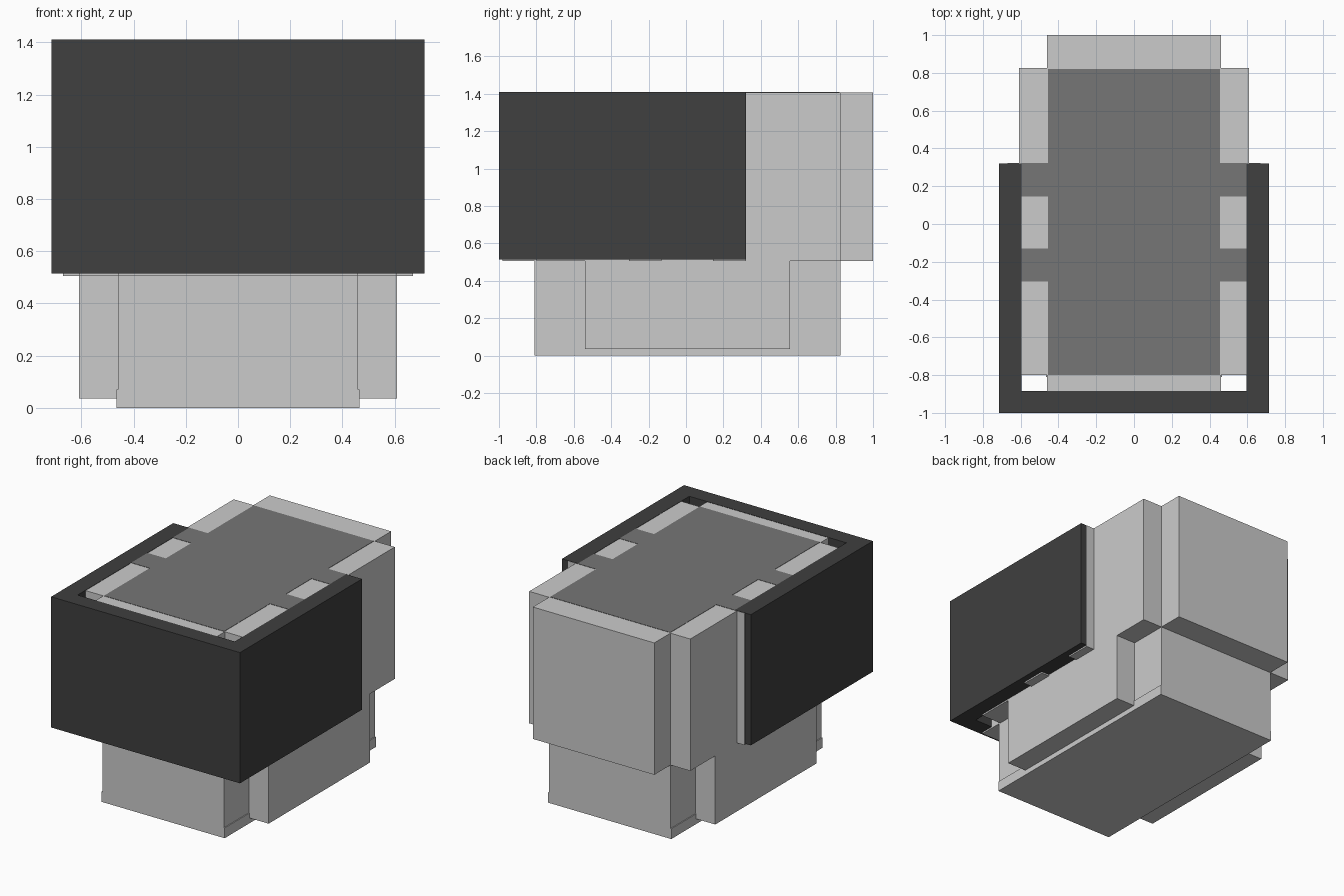
import bpy, bmesh
from mathutils import Vector

if "Cube" in bpy.data.objects:
    bpy.data.objects.remove(bpy.data.objects["Cube"])

TOP = 1.408      # top of the grey body
LOW = 0.505      # underside of the overhanging upper parts


def material(name, v):
    m = bpy.data.materials.new(name)
    m.diffuse_color = (v, v, v, 1)
    m.use_nodes = True
    m.node_tree.nodes["Principled BSDF"].inputs["Base Color"].default_value = m.diffuse_color
    return m


black = material("black", 0.05)
charcoal = material("charcoal", 0.18)


def prism(name, points, offset, mat=None):
    """Extrude a planar outline by an offset vector."""
    bm = bmesh.new()
    face = bm.faces.new([bm.verts.new(p) for p in points])
    ext = bmesh.ops.extrude_face_region(bm, geom=[face])
    verts = [e for e in ext["geom"] if isinstance(e, bmesh.types.BMVert)]
    bmesh.ops.translate(bm, verts=verts, vec=Vector(offset))
    bmesh.ops.recalc_face_normals(bm, faces=bm.faces)
    mesh = bpy.data.meshes.new(name)
    bm.to_mesh(mesh)
    bm.free()
    ob = bpy.data.objects.new(name, mesh)
    bpy.context.collection.objects.link(ob)
    if mat:
        mesh.materials.append(mat)
    return ob


def box(name, x, y, z, mat=None):
    pts = [(x[0], y[0], z[0]), (x[1], y[0], z[0]), (x[1], y[1], z[0]), (x[0], y[1], z[0])]
    return prism(name, pts, (0, 0, z[1] - z[0]), mat)


# Central body and its slightly wider foot
box("core_body", (-0.46, 0.46), (-0.81, 0.825), (0, TOP))
box("base_foot", (-0.466, 0.466), (-0.81, 0.825), (0, 0.07))

# Overhanging front and back blocks
box("front_block", (-0.46, 0.46), (-0.98, -0.81), (LOW, TOP))
box("back_block", (-0.46, 0.46), (0.825, 1.0), (LOW, TOP))

# T-shaped side panels, and spacer ribs that carry the cover
side_profile = [(-0.54, 0.035), (0.555, 0.035), (0.555, LOW), (0.825, LOW),
                (0.825, TOP), (-0.80, TOP), (-0.80, LOW), (-0.54, LOW)]
ribs = [(-0.305, -0.13), (0.145, 0.322)]
for s, side in ((-1, "left"), (1, "right")):
    prism(side + "_side_panel", [(s * 0.46, y, z) for y, z in side_profile], (s * 0.15, 0, 0))
    for i, y in enumerate(ribs):
        box(f"{side}_rib_{i + 1}", sorted((s * 0.61, s * 0.67)), y, (LOW, TOP))
        box(f"{side}_rib_cap_{i + 1}", sorted((s * 0.455, s * 0.595)), y,
            (TOP, TOP + 0.002), charcoal)

# Dark top panel
box("top_panel", (-0.455, 0.455), (-0.80, 0.82), (TOP, TOP + 0.002), charcoal)

# U-shaped black cover wrapped around the front
cover = [(-0.715, 0.32), (-0.715, -1), (0.715, -1), (0.715, 0.32),
         (0.595, 0.32), (0.595, -0.885), (-0.595, -0.885), (-0.595, 0.32)]
prism("wrap_cover", [(x, y, 0.515) for x, y in cover], (0, 0, TOP + 0.002 - 0.515), black)
